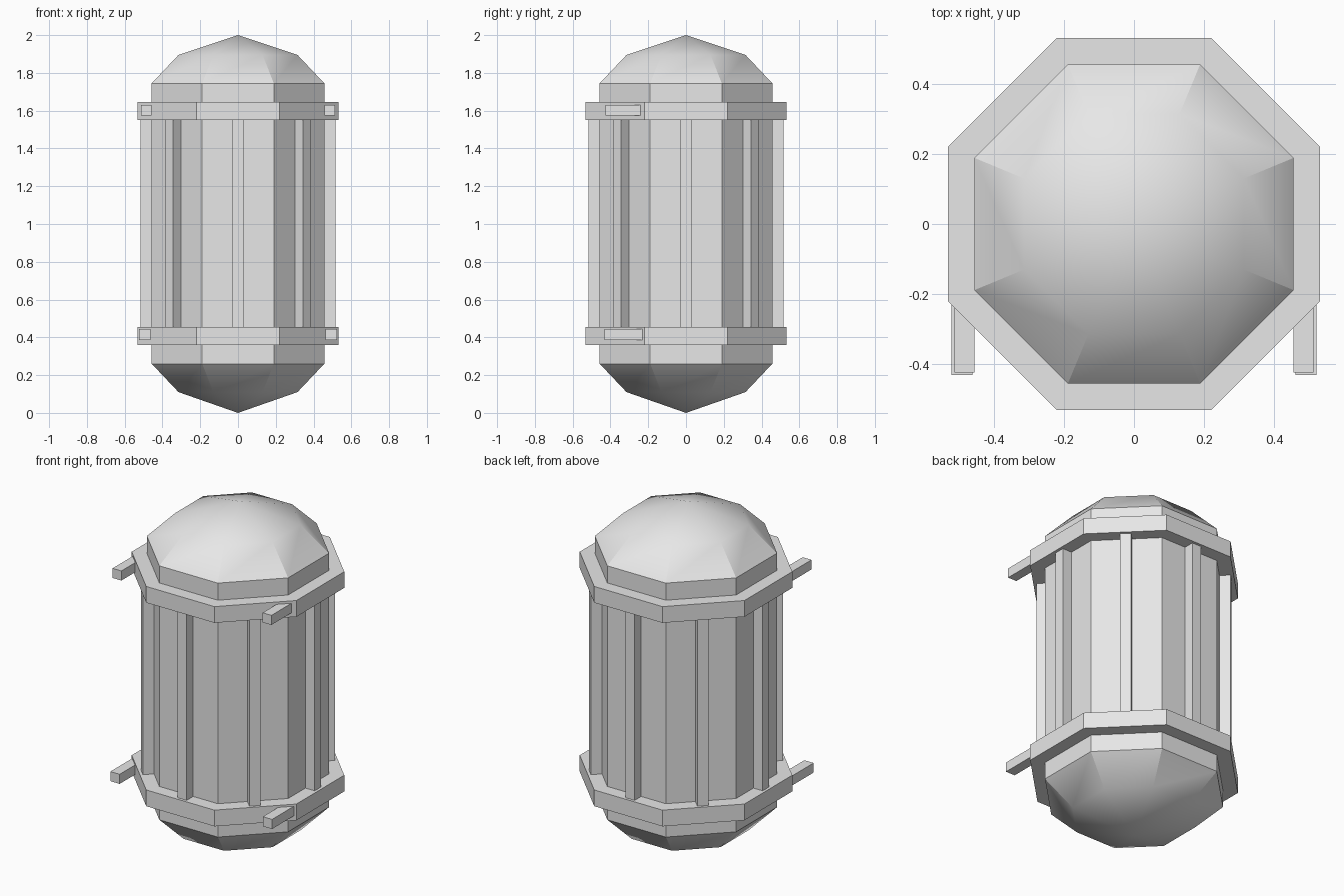
import bpy
from math import radians, pi, cos, sin
from mathutils import Matrix

cube = bpy.data.objects.get("Cube")
if cube:
    bpy.data.objects.remove(cube, do_unlink=True)

grey = bpy.data.materials.new("light_grey")
grey.use_nodes = True
colour = (0.8, 0.8, 0.8, 1)
grey.diffuse_color = colour
grey.node_tree.nodes["Principled BSDF"].inputs["Base Color"].default_value = colour

SIDES = 8


def make_object(name, verts, faces):
    mesh = bpy.data.meshes.new(name)
    mesh.from_pydata(verts, [], faces)
    mesh.materials.append(grey)
    obj = bpy.data.objects.new(name, mesh)
    bpy.context.collection.objects.link(obj)
    return obj


def octagon_stack(name, profile, bottom=None, top=None):
    """Stack octagons given as (flat-side distance, z), closed by a flat or a point."""
    verts, faces = [], []
    for apothem, z in profile:
        r = apothem / cos(pi / SIDES)
        for i in range(SIDES):
            a = 2 * pi * (i + 0.5) / SIDES
            verts.append((r * cos(a), r * sin(a), z))
    for k in range(len(profile) - 1):
        for i in range(SIDES):
            j = (i + 1) % SIDES
            a, b = k * SIDES, (k + 1) * SIDES
            faces.append((a + i, a + j, b + j, b + i))
    last = (len(profile) - 1) * SIDES
    for start, tip, flip in ((0, bottom, True), (last, top, False)):
        loop = [start + i for i in range(SIDES)]
        if flip:
            loop.reverse()
        if tip is None:
            faces.append(loop)
        else:
            verts.append((0, 0, tip))
            faces += [(loop[i], loop[(i + 1) % SIDES], len(verts) - 1) for i in range(SIDES)]
    return make_object(name, verts, faces)


def box(name, low, high, turn=0):
    bpy.ops.mesh.primitive_cube_add(size=1)
    obj = bpy.context.object
    obj.name = name
    size = [h - l for l, h in zip(low, high)]
    centre = [(h + l) / 2 for l, h in zip(low, high)]
    obj.data.transform(Matrix.Rotation(turn, 4, "Z") @ Matrix.Translation(centre)
                       @ Matrix.Diagonal((*size, 1)))
    obj.data.materials.append(grey)
    return obj


# Octagonal body with domed ends
body = octagon_stack("body", [(0.315, 0.11), (0.457, 0.26), (0.457, 1.745), (0.315, 1.895)],
                     bottom=0, top=2)
bpy.ops.object.select_all(action="DESELECT")
body.select_set(True)
bpy.context.view_layer.objects.active = body
bpy.ops.object.shade_smooth_by_angle(angle=radians(30))

# Collars around the body
octagon_stack("lower_collar", [(0.533, 0.36), (0.533, 0.455)])
octagon_stack("upper_collar", [(0.533, 1.55), (0.533, 1.645)])

# One upright rib on each side, between the collars
for i in range(SIDES):
    box(f"rib_{i + 1}", (0.44, -0.03, 0.42), (0.517, 0.03, 1.59), 2 * pi * i / SIDES)

# Pegs pointing forward from the collars
for side, s in (("left", 1), ("right", -1)):
    for level, inner, outer, front, z in (("lower", 0.463, 0.523, -0.432, 0.387),
                                          ("upper", 0.457, 0.514, -0.425, 1.575)):
        xs = sorted((s * inner, s * outer))
        box(f"{level}_{side}_peg", (xs[0], front, z), (xs[1], -0.2, z + 0.056))
